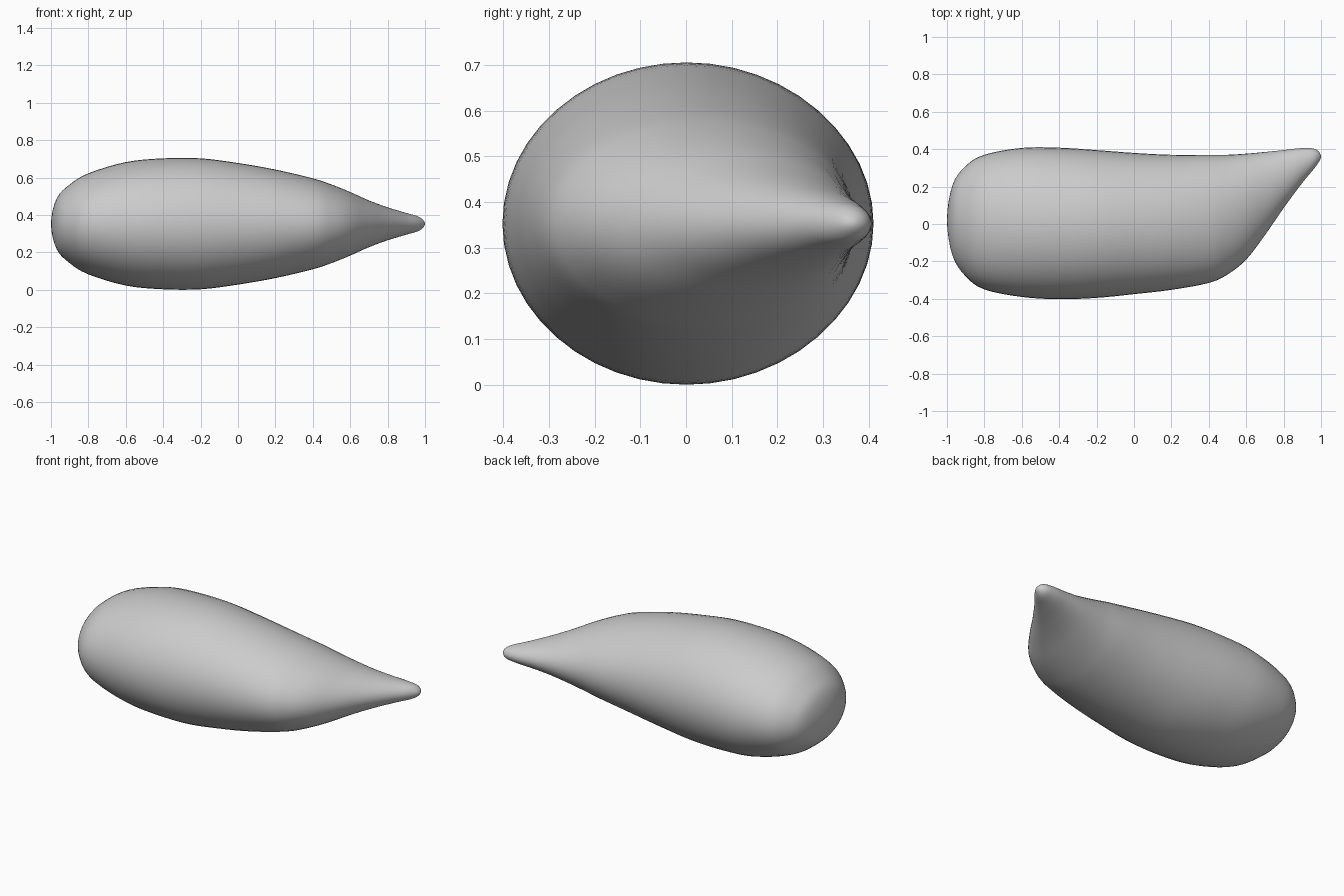
import bpy, bmesh, math

if "Cube" in bpy.data.objects:
    bpy.data.objects.remove(bpy.data.objects["Cube"])

# Shell cross-sections: x, back edge y, front edge y, half height
SECTIONS = [
    (-1.00, 0.02, 0.02, 0.00), (-0.97, 0.21, -0.17, 0.135),
    (-0.90, 0.31, -0.28, 0.21), (-0.80, 0.37, -0.35, 0.27),
    (-0.60, 0.407, -0.39, 0.33), (-0.40, 0.408, -0.402, 0.35),
    (-0.20, 0.395, -0.395, 0.35), (0.00, 0.38, -0.375, 0.325),
    (0.20, 0.37, -0.352, 0.29), (0.40, 0.37, -0.315, 0.243),
    (0.50, 0.37, -0.27, 0.21), (0.60, 0.376, -0.19, 0.17),
    (0.70, 0.385, -0.06, 0.125), (0.80, 0.395, 0.085, 0.088),
    (0.90, 0.406, 0.22, 0.058), (0.97, 0.40, 0.305, 0.036),
    (1.00, 0.36, 0.36, 0.00),
]
MID_Z = 0.353
SIDES = 48
STEPS = 4


def mirrored(s):
    """Section continued past a rounded end."""
    return (s[0], s[2], s[1], -s[3])


def spline(a, b, c, d, t):
    return [0.5 * (2 * q + (r - p) * t + (2 * p - 5 * q + 4 * r - s) * t * t
                   + (3 * q - p - 3 * r + s) * t ** 3)
            for p, q, r, s in zip(a, b, c, d)]


# Smooth the sections lengthwise
pts = [mirrored(SECTIONS[1])] + SECTIONS + [mirrored(SECTIONS[-2])]
rows = [spline(*pts[i:i + 4], k / STEPS)
        for i in range(len(SECTIONS) - 1) for k in range(STEPS)][1:]

# Loft elliptical rings between the two rounded ends
bm = bmesh.new()
rings = []
for x, back, front, half in rows:
    mid, wide = (back + front) / 2, (back - front) / 2
    rings.append([bm.verts.new((x, mid + wide * math.cos(a), MID_Z + half * math.sin(a)))
                  for a in (2 * math.pi * j / SIDES for j in range(SIDES))])
blunt = bm.verts.new((-1.0, 0.02, MID_Z))
tip = bm.verts.new((1.0, 0.36, MID_Z))
for j in range(SIDES):
    k = (j + 1) % SIDES
    bm.faces.new((blunt, rings[0][k], rings[0][j]))
    bm.faces.new((tip, rings[-1][j], rings[-1][k]))
    for r, s in zip(rings, rings[1:]):
        bm.faces.new((r[j], r[k], s[k], s[j]))
bmesh.ops.recalc_face_normals(bm, faces=bm.faces)

mesh = bpy.data.meshes.new("shell_body")
bm.to_mesh(mesh)
bm.free()
for f in mesh.polygons:
    f.use_smooth = True

grey = bpy.data.materials.new("light grey")
grey.diffuse_color = (0.6, 0.6, 0.6, 1)
grey.use_nodes = True
grey.node_tree.nodes["Principled BSDF"].inputs["Base Color"].default_value = grey.diffuse_color
mesh.materials.append(grey)
body = bpy.data.objects.new("shell_body", mesh)
bpy.context.collection.objects.link(body)
